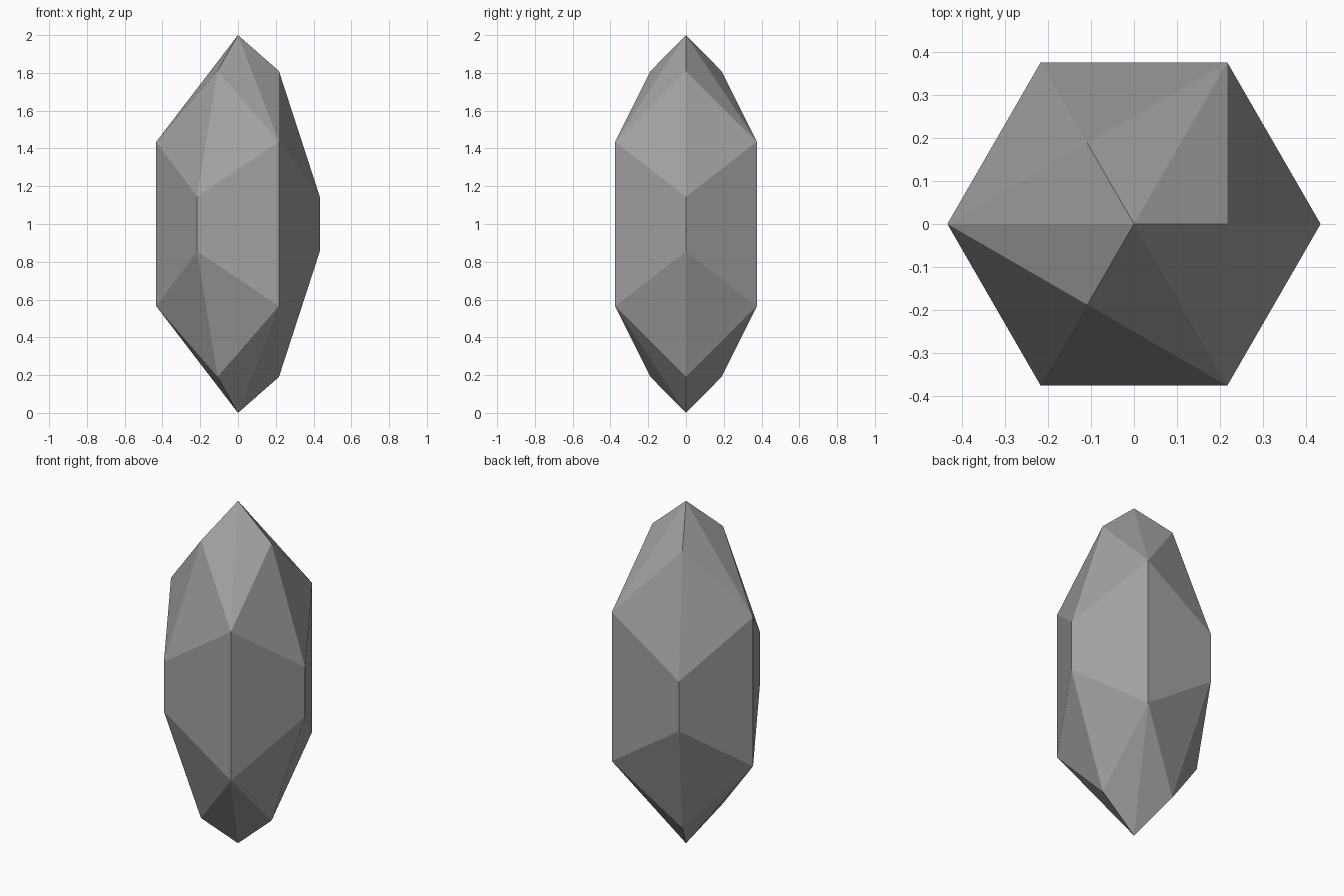
import bpy, bmesh
from math import cos, sin, pi

cube = bpy.data.objects.get("Cube")
if cube:
    bpy.data.objects.remove(cube, do_unlink=True)

GREY = (0.36, 0.36, 0.36, 1)
stone = bpy.data.materials.new("stone grey")
stone.use_nodes = True
stone.diffuse_color = GREY
stone.node_tree.nodes["Principled BSDF"].inputs["Base Color"].default_value = GREY

RADIUS = 0.433      # circumradius of the hexagonal girdle
LONG, SHORT = 0.435, 0.145   # half heights of the alternating upright edges
SHOULDER = 0.81     # half height of the ring of three inner points

bm = bmesh.new()


def ring_point(angle, radius, height):
    bm.verts.new((radius * cos(angle), radius * sin(angle), 1 + height))


# Tips, shoulders and girdle corners, mirrored above and below the middle
for side in (1, -1):
    bm.verts.new((0, 0, 1 + side))
    for i in range(3):
        angle = i * 2 * pi / 3
        ring_point(angle, RADIUS / 2, side * SHOULDER)
        ring_point(angle, RADIUS, side * SHORT)
        ring_point(angle + pi / 3, RADIUS, side * LONG)

# Faceted skin
bmesh.ops.convex_hull(bm, input=bm.verts[:])
bmesh.ops.dissolve_limit(bm, angle_limit=0.005, verts=bm.verts[:], edges=bm.edges[:])
bmesh.ops.recalc_face_normals(bm, faces=bm.faces[:])

mesh = bpy.data.meshes.new("crystal")
bm.to_mesh(mesh)
bm.free()
mesh.materials.append(stone)
crystal = bpy.data.objects.new("crystal", mesh)
bpy.context.collection.objects.link(crystal)
